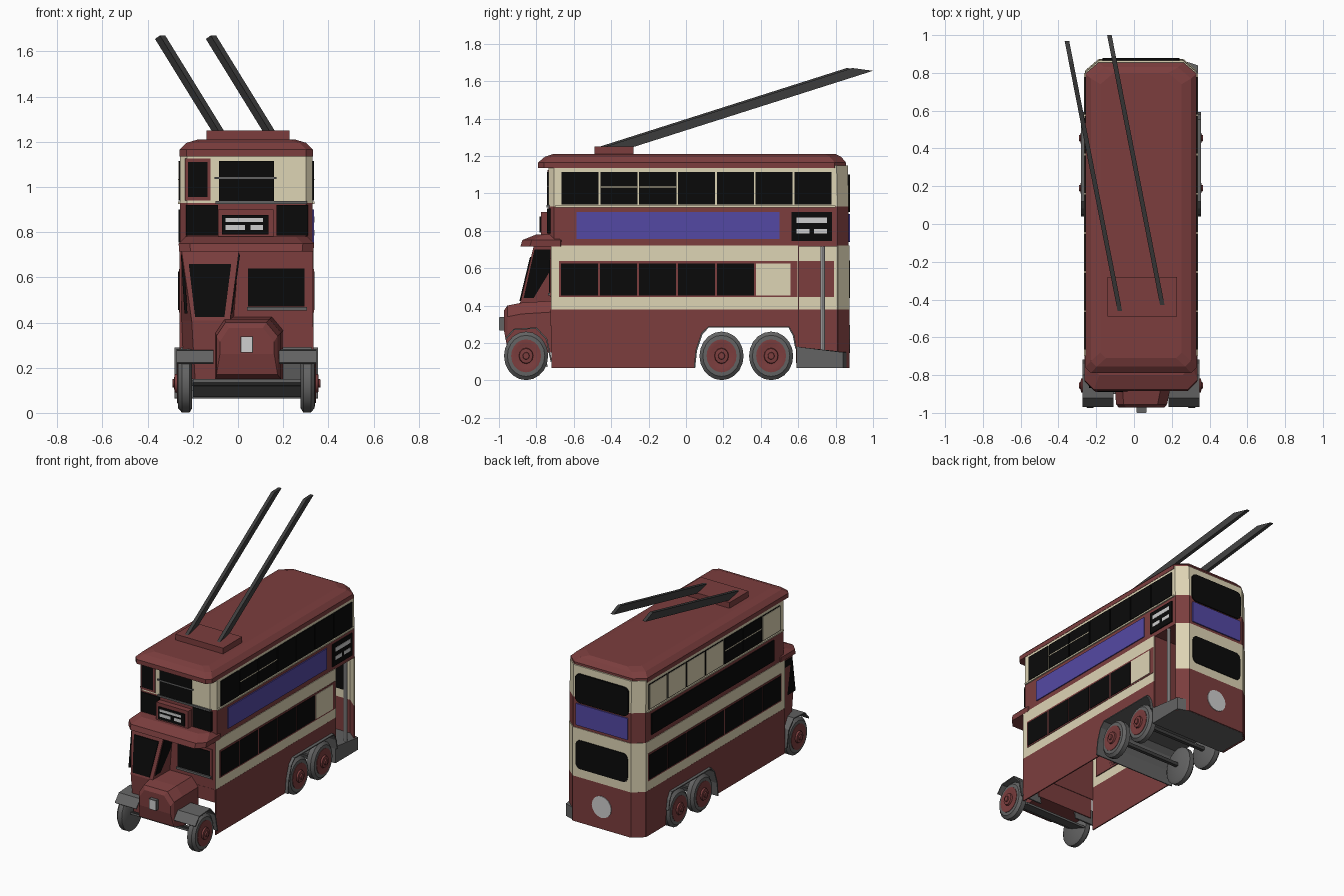
import bpy, bmesh, math
from mathutils import Vector

if "Cube" in bpy.data.objects:
    bpy.data.objects.remove(bpy.data.objects["Cube"])

CX, HW = 0.037, 0.293          # body centre line and half width
XL, XR = CX - HW, CX + HW


def material(name, r, g, b):
    m = bpy.data.materials.new(name)
    m.use_nodes = True
    m.diffuse_color = (r, g, b, 1)
    m.node_tree.nodes["Principled BSDF"].inputs["Base Color"].default_value = (r, g, b, 1)
    return m


RED = material("maroon paint", 0.2, 0.048, 0.048)
CREAM = material("cream paint", 0.73, 0.66, 0.46)
BLUE = material("blue panel", 0.088, 0.066, 0.37)
BLACK = material("black glass", 0.003, 0.003, 0.003)
GREY = material("grey rubber", 0.125, 0.125, 0.125)
DARK = material("dark pole", 0.05, 0.05, 0.05)
WHITE = material("pale grey", 0.62, 0.62, 0.62)


def make(name, verts, faces, *mats):
    mesh = bpy.data.meshes.new(name)
    mesh.from_pydata([Vector(v) for v in verts], [], faces)
    bm = bmesh.new()
    bm.from_mesh(mesh)
    bmesh.ops.recalc_face_normals(bm, faces=bm.faces)
    bm.to_mesh(mesh)
    bm.free()
    for m in mats:
        mesh.materials.append(m)
    ob = bpy.data.objects.new(name, mesh)
    bpy.context.collection.objects.link(ob)
    return ob


def loft(name, rings, *mats):
    """Closed solid through rings of equal point count."""
    n = len(rings[0])
    faces = [list(range(n)), [(len(rings) - 1) * n + i for i in range(n)]]
    for k in range(len(rings) - 1):
        for i in range(n):
            j = (i + 1) % n
            faces.append([k * n + i, k * n + j, (k + 1) * n + j, (k + 1) * n + i])
    return make(name, [p for r in rings for p in r], faces, *mats)


def box(name, x0, x1, y0, y1, z0, z1, mat):
    return loft(name, [[(x0, y0, z), (x1, y0, z), (x1, y1, z), (x0, y1, z)] for z in (z0, z1)], mat)


def prism_x(name, yz, x0, x1, mat):
    return loft(name, [[(x, y, z) for y, z in yz] for x in (x0, x1)], mat)


def ribbon(name, lo, hi, *mats):
    """Thin sheet between two matching paths."""
    n = len(lo)
    faces = [[i, i + 1, n + i + 1, n + i] for i in range(n - 1)]
    ob = make(name, lo + hi, faces, *mats)
    mod = ob.modifiers.new("thickness", "SOLIDIFY")
    mod.thickness, mod.offset = 0.008, 0
    return ob


def wall(name, path, z0, z1, *mats):
    return ribbon(name, [(x, y, z0) for x, y in path], [(x, y, z1) for x, y in path], *mats)


def plan(z, yf, yr, hw, cf=0.03, cr=0.06):
    """Body outline with chamfered corners."""
    half = [(hw - cf, yf), (hw, yf + cf), (hw, yr - cr), (hw - cr - 0.01, yr)]
    return [(CX + x, y, z) for x, y in half] + [(CX - x, y, z) for x, y in reversed(half)]


def side_plate(name, side, y0, y1, z0, z1, mat, out=0.007):
    x = CX + side * HW
    return box(name, *sorted((x - side * 0.01, x + side * out)), y0, y1, z0, z1, mat)


def front_plate(name, x0, x1, z0, z1, mat, y=-0.735, out=0.007):
    return box(name, x0, x1, y - out, y + 0.01, z0, z1, mat)


def rounded_rear(name, cx, cz, w, h, r, mat, y=0.87, steps=4):
    """Rounded plate on the rear face."""
    pts = []
    for q, (sx, sz) in enumerate(((1, 1), (-1, 1), (-1, -1), (1, -1))):
        for s in range(steps + 1):
            a = math.pi / 2 * (q + s / steps)
            pts.append((cx + sx * (w - r) + r * math.cos(a), cz + sz * (h - r) + r * math.sin(a)))
    return loft(name, [[(x, yy, z) for x, z in pts] for yy in (y - 0.01, y + 0.008)], mat)


def lathe_x(name, prof, x, side, y, z, mat, n=20):
    rings = [[(x + side * d, y + r * math.cos(i * math.tau / n), z + 1.1 * r * math.sin(i * math.tau / n))
              for i in range(n)] for r, d in prof]
    ob = loft(name, rings, mat)
    for p in ob.data.polygons:
        p.use_smooth = len(p.vertices) == 4
    ob.data.set_sharp_from_angle(angle=math.radians(35))
    return ob


# Upper deck and roof
deck = loft("upper_deck", [plan(0.715, -0.735, 0.87, HW), plan(0.93, -0.735, 0.87, HW),
                           plan(1.15, -0.735, 0.865, HW)], RED, CREAM)
for p in deck.data.polygons:
    p.material_index = int(p.center.z > 0.95)
loft("roof", [plan(1.135, -0.79, 0.855, 0.295), plan(1.165, -0.79, 0.855, 0.295),
              plan(1.195, -0.755, 0.83, 0.265), plan(1.21, -0.71, 0.8, 0.215)], RED)
loft("front_canopy", [plan(0.715, -0.885, -0.66, 0.297, 0.05, 0.01), plan(0.75, -0.875, -0.66, 0.3, 0.05, 0.01),
                      plan(0.78, -0.80, -0.70, 0.27, 0.05, 0.01)], RED)

# Lower deck walls
rear = [(XL, 0.81), (XL + 0.07, 0.87), (XR - 0.07, 0.87), (XR, 0.81)]
saloon = wall("lower_saloon", [(XR, 0.6), (XR, -0.72), (XL, -0.72)] + rear, 0.38, 0.72, CREAM, RED)
for p in saloon.data.polygons:
    p.material_index = int(abs(p.normal.y) > 0.9 and p.center.y < 0)
wall("rear_skirt", rear, 0.065, 0.38, RED)
wall("front_skirt", [(XL, -0.72), (XR, -0.72)], 0.29, 0.38, RED)
wall("platform_bulkhead", [(XL, 0.6), (XR, 0.6)], 0.16, 0.72, RED)
arch = [(0.045, 0.065), (0.055, 0.16), (0.085, 0.25), (0.12, 0.285),
        (0.55, 0.285), (0.575, 0.24), (0.588, 0.17)]
for side, end in ((1, 0.6), (-1, 0.81)):
    x = CX + side * HW
    tail = [(end, 0.17), (end, 0.38)] if side > 0 else [(0.59, 0.065), (end, 0.065), (end, 0.38)]
    prism_x("side_skirt", arch + tail + [(-0.72, 0.38), (-0.72, 0.065)], x - 0.004, x + 0.004, RED)
ribbon("rear_wheel_tunnel", [(-0.28, y, z) for y, z in arch], [(0.355, y, z) for y, z in arch], GREY)

# Rear platform and grab pole
loft("rear_platform", [[(XL + 0.01, 0.59, z), (XR + 0.008, 0.59, z + t), (XR + 0.008, 0.84, z),
                        (XR - 0.07, 0.865, z), (XL + 0.07, 0.865, z), (XL + 0.01, 0.81, z)]
                       for z, t in ((0.065, 0), (0.15, 0.03))], GREY)
bpy.ops.mesh.primitive_cylinder_add(vertices=10, radius=0.012, depth=0.57, location=(XR - 0.012, 0.73, 0.435))
pole = bpy.context.object
pole.name = "grab_pole"
pole.data.materials.append(WHITE)
bpy.ops.object.shade_smooth_by_angle()

# Side windows and panels
for side in (1, -1):
    for i in range(7):
        y = -0.665 + i * 0.2075
        open_pane = side > 0 or i in (1, 2)
        if not open_pane:
            side_plate("upper_pane_border", side, y, y + 0.198, 0.94, 1.115, BLACK, 0.005)
            side_plate("upper_cream_pane", side, y + 0.004, y + 0.194, 0.944, 1.111, CREAM)
        else:
            side_plate("upper_window", side, y, y + 0.198, 0.94, 1.115, BLACK)
        if i in (1, 2):
            side_plate("window_rail", side, y, y + 0.198, 1.03, 1.036, CREAM, 0.009)
    count, last = (6, 0.595) if side > 0 else (7, 0.79)
    side_plate("lower_window_frame", side, -0.678, last, 0.445, 0.637, RED, 0.006)
    for i in range(count):
        y = -0.668 + i * 0.2085
        blank = side > 0 and i == 5
        side_plate("lower_window", side, y, y + (0.185 if blank else 0.198), 0.455, 0.625,
                   CREAM if blank else BLACK, 0.009)
    side_plate("sill_strip", side, -0.7, 0.8, 0.925, 0.935, CREAM, 0.009)
side_plate("advert_panel", 1, -0.585, 0.5, 0.755, 0.9, BLUE)
side_plate("long_dark_panel", -1, -0.6, 0.75, 0.755, 0.9, BLACK)
side_plate("side_blind", 1, 0.565, 0.78, 0.745, 0.9, BLACK)
for y0, y1, z0, z1 in ((0.59, 0.755, 0.842, 0.87), (0.59, 0.66, 0.785, 0.81), (0.685, 0.755, 0.785, 0.81)):
    side_plate("side_blind_bar", 1, y0, y1, z0, z1, WHITE, 0.009)

# Rear windows and disc
rounded_rear("rear_upper_window", CX, 1.0, 0.205, 0.1, 0.035, BLACK)
rounded_rear("rear_lower_window", CX, 0.54, 0.2, 0.1, 0.035, BLACK)
rounded_rear("rear_advert", CX, 0.815, 0.2, 0.075, 0.005, BLUE)
rounded_rear("rear_disc", CX, 0.22, 0.075, 0.075, 0.075, WHITE)

# Upper deck front
front_plate("front_window", -0.085, 0.16, 0.935, 1.115, BLACK)
front_plate("front_window_rail", -0.105, 0.17, 1.035, 1.043, GREY, out=0.009)
front_plate("front_sill", -0.1, 0.305, 0.925, 0.937, GREY, out=0.012)
front_plate("small_window_frame", -0.235, -0.122, 0.94, 1.125, RED, out=0.005)
front_plate("small_window", -0.222, -0.136, 0.955, 1.11, BLACK, out=0.008)
front_plate("front_panel_right", -0.23, -0.088, 0.785, 0.92, BLACK)
front_plate("front_panel_left", 0.17, 0.31, 0.785, 0.92, BLACK)
box("front_blind_box", -0.088, 0.158, -0.775, -0.73, 0.77, 0.9, RED)
front_plate("front_blind", -0.07, 0.135, 0.79, 0.875, BLACK, -0.775)
for x0, x1, z0, z1 in ((-0.055, 0.11, 0.845, 0.862), (-0.055, 0.03, 0.81, 0.832), (0.055, 0.11, 0.81, 0.832)):
    front_plate("front_blind_bar", x0, x1, z0, z1, WHITE, -0.775, 0.009)


# Driver's half cab with sloping screen
def slope(z, out=0.0):
    return -0.815 - (0.715 - z) * 0.24 - out


loft("cab", [[(-0.19, -0.88, 0.15), (-0.05, -0.88, 0.15), (-0.05, -0.72, 0.15), (-0.24, -0.72, 0.15)],
             [(-0.205, slope(0.41), 0.41), (-0.035, slope(0.41), 0.41), (-0.02, -0.72, 0.41), (-0.25, -0.72, 0.41)],
             [(-0.25, slope(0.72), 0.72), (0.005, slope(0.72), 0.72), (0.005, -0.72, 0.72), (-0.25, -0.72, 0.72)]], RED)
loft("cab_screen", [[(a, slope(z, o), z) for a, z in ((-0.19, 0.425), (-0.06, 0.425), (-0.03, 0.66), (-0.218, 0.66))]
                    for o in (-0.01, 0.006)], BLACK)
for side, xb, xt in ((1, -0.034, 0.001), (-1, -0.232, -0.248)):
    loft("cab_side_window", [[(x + d, y, z) for x, y, z in ((xb, -0.725, 0.44), (xb, -0.868, 0.44),
                              (xt, -0.81, 0.7), (xt, -0.725, 0.7))] for d in (-0.005, 0.008)], BLACK)
front_plate("bulkhead_window_frame", 0.03, 0.31, 0.445, 0.655, RED, -0.724, 0.004)
front_plate("bulkhead_window", 0.045, 0.295, 0.47, 0.64, BLACK, -0.724, 0.008)
front_plate("bulkhead_sill", 0.04, 0.305, 0.453, 0.468, GREY, -0.724, 0.014)

# Bonnet, lamp and tray
loft("bonnet", [[(x0, y, zb), (x0, y, zt - 0.06), (x0 + 0.04, y, zt), (x1 - 0.05, y, zt), (x1, y, zt - 0.06), (x1, y, zb)]
                for y, x0, x1, zb, zt in ((-0.972, -0.08, 0.16, 0.26, 0.375), (-0.955, -0.095, 0.175, 0.17, 0.4),
                                          (-0.88, -0.1, 0.19, 0.15, 0.415), (-0.72, -0.11, 0.2, 0.15, 0.425))], RED)
box("lamp", 0.012, 0.066, -0.998, -0.96, 0.267, 0.338, GREY)
front_plate("lamp_face", 0.015, 0.063, 0.27, 0.335, WHITE, -0.998, 0.002)
prism_x("front_tray", [(-0.9, 0.15), (-0.74, 0.085), (-0.74, 0.07), (-0.9, 0.135)], -0.2, 0.28, GREY)

# Wheels, axles and front mudguards
guard = [(-0.965, 0.22), (-0.92, 0.272), (-0.80, 0.28), (-0.745, 0.22), (-0.72, 0.1)]
for side in (1, -1):
    for y in (-0.855, 0.19, 0.455):
        x = CX + side * 0.24
        lathe_x("tyre", [(0.1, 0), (0.118, 0.012), (0.118, 0.045), (0.1, 0.062), (0.078, 0.064)], x, side, y, 0.131, GREY)
        lathe_x("wheel_rim", [(0.08, 0.03), (0.08, 0.067), (0.066, 0.068), (0.058, 0.066)], x, side, y, 0.131, RED)
        lathe_x("wheel_hub", [(0.04, 0.06), (0.036, 0.078), (0.018, 0.08), (0.016, 0.088)], x, side, y, 0.131, RED, 12)
    a, b = CX + side * 0.145, CX + side * 0.31
    ribbon("front_mudguard", [(a, y, z) for y, z in guard], [(b, y, z) for y, z in guard], GREY)
for y in (-0.855, 0.19, 0.455):
    box("axle", CX - 0.24, CX + 0.24, y - 0.012, y + 0.012, 0.12, 0.144, DARK)

# Trolley base and poles
box("trolley_base", -0.14, 0.228, -0.49, -0.28, 1.2, 1.25, RED)
for xs, ys in ((-0.075, -0.46), (0.15, -0.43)):
    prof = [(0, 1.25), (0.15, 1.248), (1.43, 1.655), (1.32, 1.67)]
    loft("trolley_pole", [[(xs - 0.196 * y + d, ys + y, z) for y, z in prof] for d in (-0.012, 0.012)], DARK)
